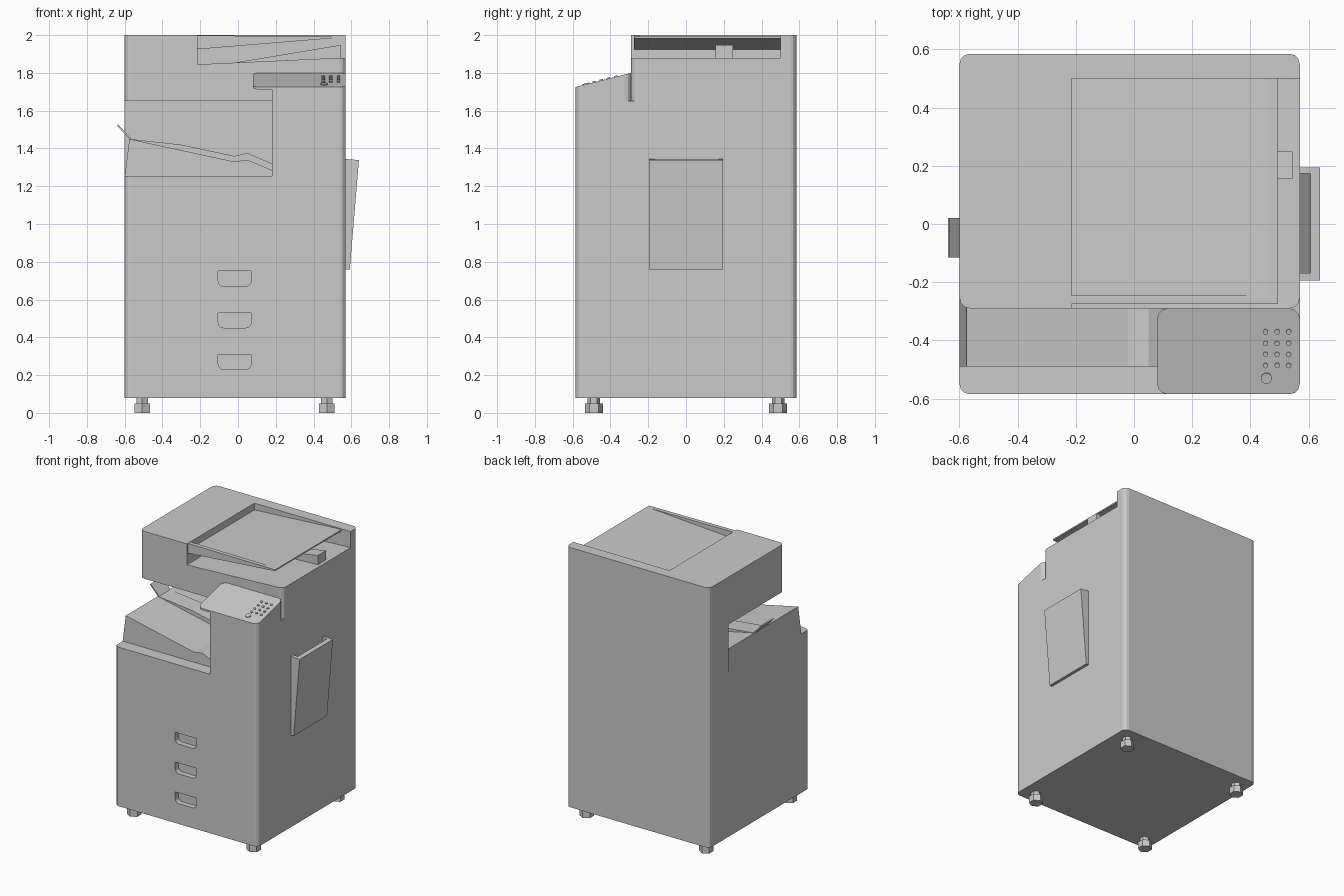
import bpy, bmesh, math
from mathutils import Matrix, Vector

if "Cube" in bpy.data.objects:
    bpy.data.objects.remove(bpy.data.objects["Cube"])

R = 0.035                       # corner radius of the housing


def outline(corners, seg=3):
    """Counter-clockwise corners (x, y, r); square corners with r > 0 are rounded."""
    pts = []
    for i, (x, y, r) in enumerate(corners):
        p = Vector((x, y))
        if r == 0:
            pts.append((x, y))
            continue
        a = (Vector(corners[i - 1][:2]) - p).normalized()
        b = (Vector(corners[(i + 1) % len(corners)][:2]) - p).normalized()
        c = p + (a + b) * r
        for k in range(seg + 1):
            t = k / seg * math.pi / 2
            pts.append(tuple(c - b * r * math.cos(t) - a * r * math.sin(t)))
    return pts


def box_outline(x0, x1, y0, y1, r=R):
    return outline([(x0, y0, r), (x1, y0, r), (x1, y1, r), (x0, y1, r)])


def prism(name, pts, lo, hi, axis='Z'):
    """Extrude a profile. Z: (x, y) profile, lo/hi may be functions of y. Y: (x, z) profile."""
    bm = bmesh.new()
    rings = []
    for level in (lo, hi):
        ring = []
        for u, v in pts:
            h = level(v) if callable(level) else level
            ring.append(bm.verts.new((u, v, h) if axis == 'Z' else (u, h, v)))
        rings.append(ring)
    n = len(pts)
    bm.faces.new(rings[0])
    bm.faces.new(rings[1])
    for i in range(n):
        j = (i + 1) % n
        bm.faces.new((rings[0][i], rings[0][j], rings[1][j], rings[1][i]))
    bmesh.ops.recalc_face_normals(bm, faces=bm.faces)
    me = bpy.data.meshes.new(name)
    bm.to_mesh(me)
    bm.free()
    ob = bpy.data.objects.new(name, me)
    bpy.context.collection.objects.link(ob)
    return ob


def boolean(ob, other, op):
    m = ob.modifiers.new(op, 'BOOLEAN')
    m.object, m.operation, m.solver = other, op, 'EXACT'
    bpy.context.view_layer.objects.active = ob
    bpy.ops.object.modifier_apply(modifier=m.name)
    bpy.data.objects.remove(other)


def slope(y):                   # top of the tilted control panel
    return 1.725 + (y + 0.585) * 0.075 / 0.295


# Housing: lower cabinet, L-shaped middle, scanner and control column
housing = prism("housing", box_outline(-0.6, 0.57, -0.585, 0.585), 0.08, 1.255)
middle = outline([(0.18, -0.585, 0), (0.57, -0.585, R), (0.57, 0.585, R),
                  (-0.6, 0.585, R), (-0.6, 0.36, 0), (0.18, 0.36, 0)])
boolean(housing, prism("middle", middle, 1.255, 1.65), 'UNION')
boolean(housing, prism("scanner", box_outline(-0.6, 0.57, -0.29, 0.585), 1.65, 2.0), 'UNION')
column = outline([(0.18, -0.585, 0), (0.57, -0.585, R), (0.57, -0.29, R), (0.18, -0.29, 0)])
boolean(housing, prism("column", column, 1.65, lambda y: slope(y) - 0.012), 'UNION')

# Feeder recess, open to the front and right
boolean(housing, prism("recess", [(-0.215, 1.845), (0.545, 1.88), (0.7, 1.88),
                                  (0.7, 2.1), (-0.215, 2.1)], -0.4, 0.5, 'Y'), 'DIFFERENCE')

# Drawer grips
for top in (0.75, 0.53, 0.31):
    grip = outline([(-0.105, top - 0.08, 0.03), (0.07, top - 0.08, 0.03),
                    (0.07, top, 0), (-0.105, top, 0)])
    boolean(housing, prism("grip", grip, -0.7, -0.545, 'Y'), 'DIFFERENCE')

# Feeder tray with front fence, and its wedge support
prism("feeder_tray", [(-0.215, 1.925), (0.495, 1.983), (0.495, 1.993),
                      (0.455, 1.993), (-0.215, 1.95)], -0.245, 0.5, 'Y')
prism("feeder_fence", [(-0.215, 1.925), (0.495, 1.983), (0.495, 1.993),
                       (-0.215, 1.998)], -0.275, -0.245, 'Y')
prism("feeder_support", [(-0.02, 1.854), (0.545, 1.88), (0.545, 1.948)], 0.155, 0.25, 'Y')

# Output tray, raised centre strip and paper stop
prism("output_tray", [(-0.6, 1.255), (0.18, 1.255), (0.18, 1.285), (0.05, 1.34),
                      (-0.02, 1.33), (-0.575, 1.45)], -0.49, 0.36, 'Y')
prism("output_strip", [(-0.575, 1.45), (-0.02, 1.33), (0.05, 1.34), (0.18, 1.285),
                       (0.18, 1.32), (0.05, 1.375), (-0.02, 1.36), (-0.3, 1.42)],
      -0.115, 0.02, 'Y')
prism("paper_stop", [(-0.575, 1.45), (-0.565, 1.452), (-0.634, 1.526), (-0.64, 1.52)],
      -0.115, 0.02, 'Y')

# Side tray with a pocket open at the top
side_tray = prism("side_tray", [(0.56, 0.76), (0.592, 0.76), (0.64, 1.338), (0.56, 1.345)],
                  -0.195, 0.195, 'Y')
boolean(side_tray, prism("pocket", [(0.57, 0.88), (0.606, 1.34), (0.61, 1.4), (0.57, 1.4)],
                         -0.168, 0.173, 'Y'), 'DIFFERENCE')

# Control panel
prism("control_panel", box_outline(0.08, 0.57, -0.585, -0.29),
      lambda y: slope(y) - 0.013, slope)


def cylinder(name, r, h, loc, sides, rot=0.0, tilt=0.0):
    bm = bmesh.new()
    bmesh.ops.create_cone(bm, cap_ends=True, segments=sides, radius1=r, radius2=r, depth=h,
                          matrix=Matrix.Rotation(rot, 4, 'Z'))
    me = bpy.data.meshes.new(name)
    bm.to_mesh(me)
    bm.free()
    ob = bpy.data.objects.new(name, me)
    ob.location = loc
    ob.rotation_euler = (tilt, 0, 0)
    bpy.context.collection.objects.link(ob)
    return ob


# Keypad and start button
tilt = math.atan2(0.075, 0.295)
for x in (0.452, 0.492, 0.532):
    for y in (-0.37, -0.41, -0.448, -0.486):
        cylinder("key", 0.009, 0.012, (x, y, slope(y)), 12, 0, tilt)
cylinder("start_button", 0.019, 0.012, (0.455, -0.53, slope(-0.53)), 16, 0, tilt)

# Hexagonal feet
for x in (-0.507, 0.47):
    for y in (-0.488, 0.488):
        cylinder("foot", 0.048, 0.05, (x, y, 0.025), 6)
        cylinder("foot_stem", 0.034, 0.04, (x, y, 0.065), 6)
